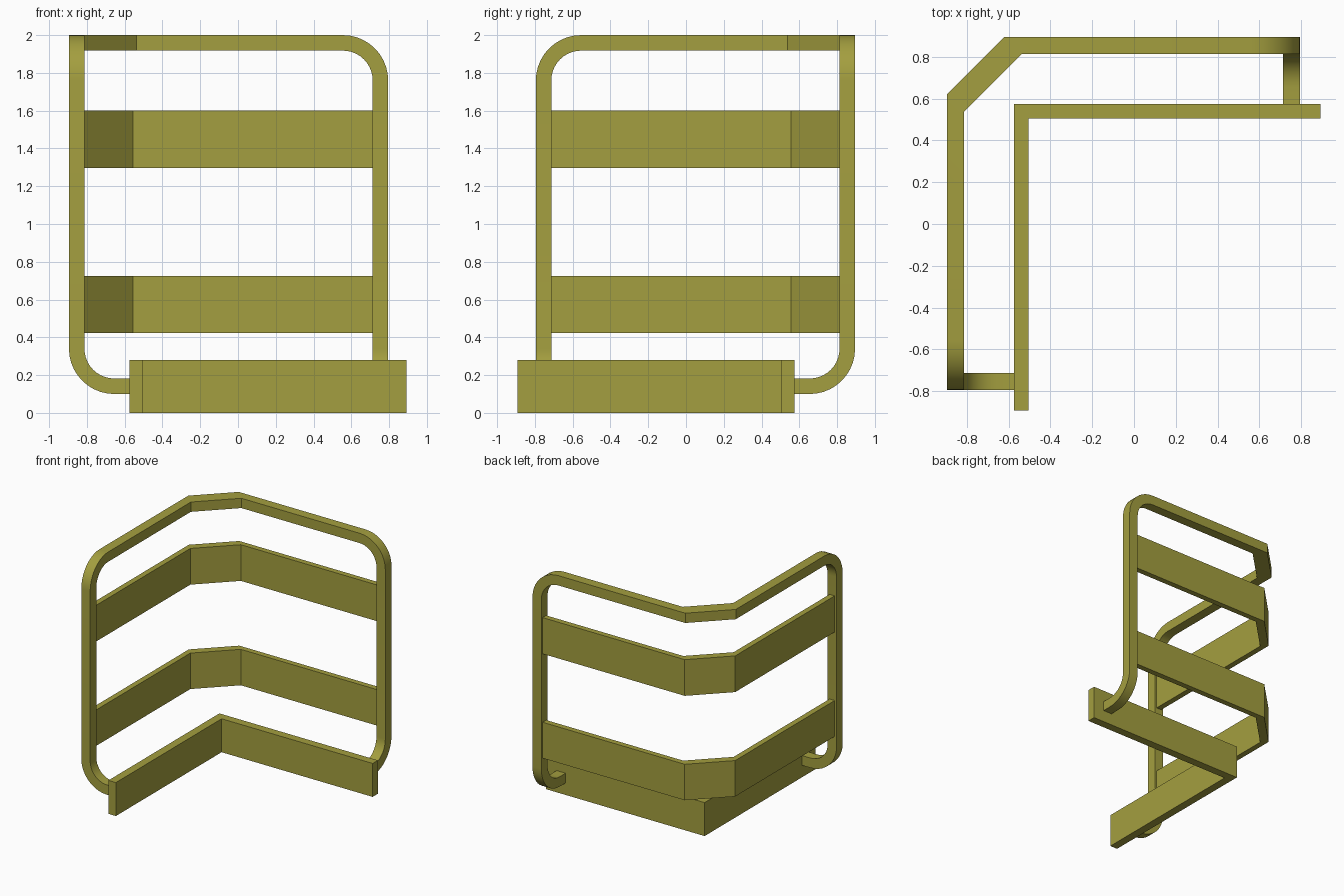
import bpy, bmesh
from math import sin, cos, pi

if "Cube" in bpy.data.objects:
    bpy.data.objects.remove(bpy.data.objects["Cube"])

mat = bpy.data.materials.new("safety_yellow")
mat.diffuse_color = (0.37, 0.345, 0.05, 1)
mat.use_nodes = True
mat.node_tree.nodes["Principled BSDF"].inputs["Base Color"].default_value = mat.diffuse_color


def sweep(name, half):
    """Skin four-cornered sections, mirrored across the diagonal y = -x."""
    mirrored = [[(-y, -x, z) for x, y, z in s] for s in reversed(half)]
    # the first section lies on one chamfer corner (or on the mirror plane itself)
    same = all(abs(x + y) < 1e-6 for x, y, z in half[0])
    sections = mirrored + (half[1:] if same else half)
    bm = bmesh.new()
    rings = [[bm.verts.new(p) for p in s] for s in sections]
    for a, b in zip(rings, rings[1:]):
        for i in range(4):
            j = (i + 1) % 4
            bm.faces.new((a[i], a[j], b[j], b[i]))
    bm.faces.new(rings[0])
    bm.faces.new(rings[-1][::-1])
    bmesh.ops.recalc_face_normals(bm, faces=bm.faces)
    me = bpy.data.meshes.new(name)
    bm.to_mesh(me)
    bm.free()
    me.materials.append(mat)
    ob = bpy.data.objects.new(name, me)
    bpy.context.collection.objects.link(ob)
    bpy.ops.object.select_all(action='DESELECT')
    ob.select_set(True)
    bpy.context.view_layer.objects.active = ob
    bpy.ops.object.shade_smooth_by_angle(angle=pi / 6)


def slab(outer, inner, z0, z1):
    """Upright section between an outer and an inner plan point."""
    return [(*outer, z1), (*inner, z1), (*inner, z0), (*outer, z0)]


OUT, W = 0.895, 0.082        # outer face of the rail, tube width
CH, END = -0.62, 0.795       # chamfer corner and post outer edge
R, N = 0.24, 10              # bend radius and steps

# Bent tube: chamfered top rail, post, foot
tube = [slab((CH, OUT), (CH + W, OUT - W), 2 - W, 2)]
for i in range(N + 1):       # top bend, rail into post
    a = pi / 2 * (1 - i / N)
    p = [(END - R + r * cos(a), 2 - R + r * sin(a)) for r in (R, R - W)]
    (x0, z0), (x1, z1) = p
    tube.append([(x0, OUT, z0), (x0, OUT - W, z0), (x1, OUT - W, z1), (x1, OUT, z1)])
for i in range(N + 1):       # bottom bend, post into foot
    a = -pi / 2 * i / N
    (y0, z0), (y1, z1) = [(OUT - R + r * cos(a), 0.1 + R + r * sin(a)) for r in (R, R - W)]
    tube.append([(END, y0, z0), (END, y1, z1), (END - W, y1, z1), (END - W, y0, z0)])
tube.append([(END, 0.57, 0.1), (END, 0.57, 0.1 + W),
             (END - W, 0.57, 0.1 + W), (END - W, 0.57, 0.1)])
sweep("tube_frame", tube)

# Two flat bands between the posts
T0, T1 = 0.017, 0.0645
for name, z0, z1 in (("upper_band", 1.297, 1.6), ("lower_band", 0.423, 0.724)):
    sweep(name, [slab((CH + T0, OUT - T0), (CH + T1, OUT - T1), z0, z1),
                 slab((END - W, OUT - T0), (END - W, OUT - T1), z0, z1)])

# L-shaped kick plate
sweep("kick_plate", [slab((-0.575, 0.575), (-0.506, 0.506), 0, 0.28),
                     slab((0.893, 0.575), (0.893, 0.506), 0, 0.28)])
